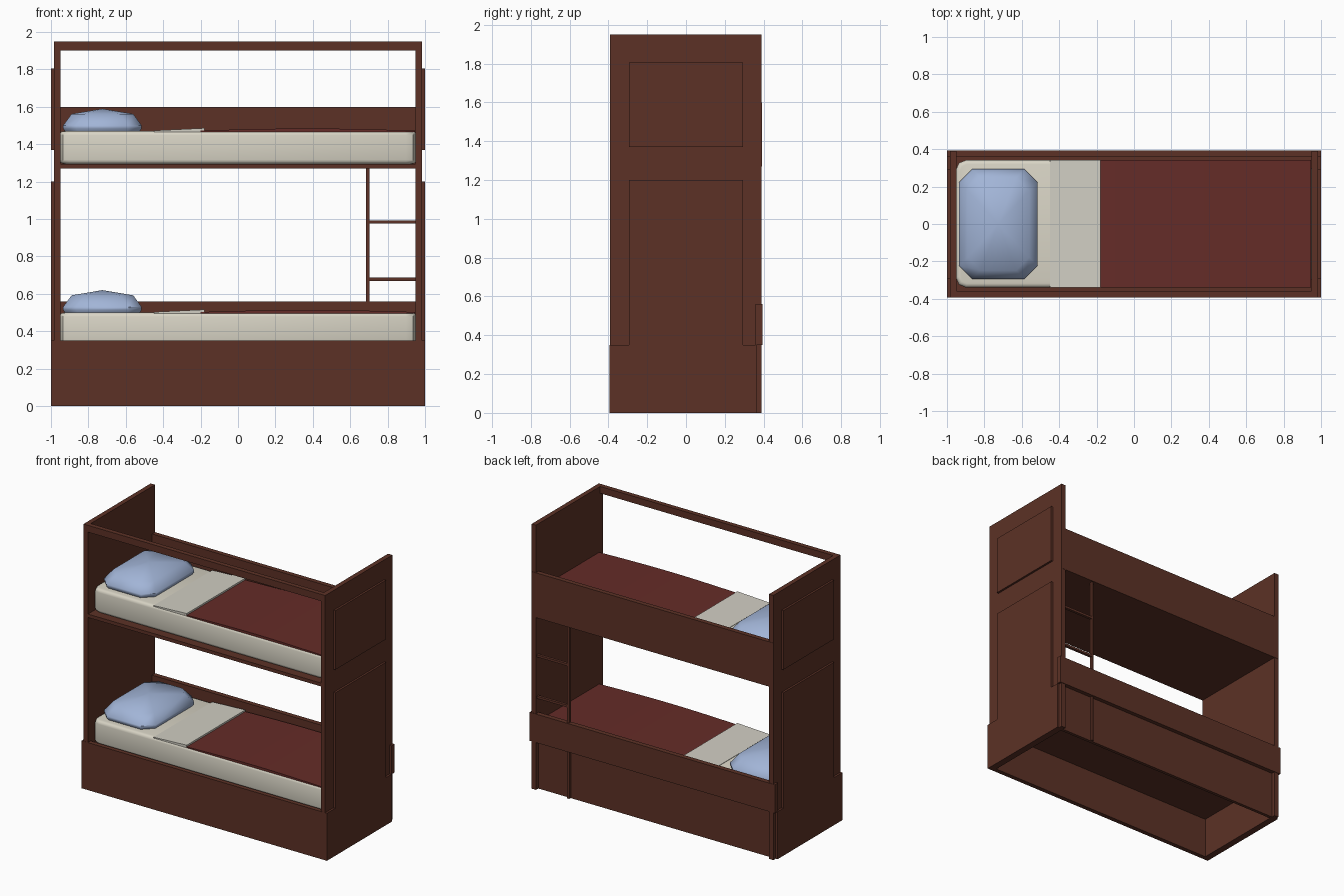
import bpy, bmesh, math

if "Cube" in bpy.data.objects:
    bpy.data.objects.remove(bpy.data.objects["Cube"])

def material(name, rgb):
    m = bpy.data.materials.new(name)
    m.diffuse_color = (*rgb, 1)
    m.use_nodes = True
    m.node_tree.nodes["Principled BSDF"].inputs["Base Color"].default_value = m.diffuse_color
    return m

WOOD = material("dark_wood", (0.107, 0.031, 0.019))
RED = material("red_blanket", (0.13, 0.025, 0.021))
CREAM = material("cream_mattress", (0.69, 0.66, 0.56))
SHEET = material("sheet_white", (0.64, 0.62, 0.55))
BLUE = material("blue_pillow", (0.36, 0.46, 0.68))

def finish(name, bm, mat, smooth=None):
    bmesh.ops.recalc_face_normals(bm, faces=bm.faces)
    me = bpy.data.meshes.new(name)
    bm.to_mesh(me)
    bm.free()
    me.materials.append(mat)
    ob = bpy.data.objects.new(name, me)
    bpy.context.collection.objects.link(ob)
    if smooth:
        bpy.ops.object.select_all(action='DESELECT')
        ob.select_set(True)
        bpy.context.view_layer.objects.active = ob
        bpy.ops.object.shade_smooth_by_angle(angle=math.radians(smooth))
    return ob

def box_bm(x, y, z):
    bm = bmesh.new()
    bmesh.ops.create_cube(bm, size=1)
    for v in bm.verts:
        v.co = [(r[0] + r[1]) / 2 + c * (r[1] - r[0]) for r, c in zip((x, y, z), v.co)]
    return bm

def box(name, x, y, z, mat=WOOD):
    return finish(name, box_bm(x, y, z), mat)

# End panels with raised outer boards
for side, s in (("left", -1), ("right", 1)):
    def span(a, b):
        return tuple(sorted((s * a, s * b)))
    box(side + "_end_panel", span(0.95, 0.985), (-0.392, 0.39), (0, 1.95))
    box(side + "_upper_raised_board", span(0.98, 1), (-0.295, 0.295), (1.37, 1.805))
    box(side + "_lower_raised_board", span(0.98, 1), (-0.295, 0.295), (0.35, 1.2))
    box(side + "_base_board", span(0.98, 1), (-0.392, 0.363), (0, 0.35))

# Base boards and rails
box("front_base_board", (-1, 1), (-0.393, -0.36), (0, 0.35))
box("back_base_board", (-0.98, 0.98), (0.34, 0.363), (0, 0.35))
box("back_lower_rail", (-1, 1), (0.357, 0.393), (0.35, 0.56))
box("back_upper_rail", (-0.984, 0.984), (0.357, 0.392), (1.27, 1.6))
box("front_top_rail", (-0.96, 0.96), (-0.392, -0.357), (1.9, 1.95))

# Ladder at the back
box("ladder_post", (0.685, 0.702), (0.36, 0.38), (0, 1.28))
for i in range(3):
    z = 0.365 + 0.305 * i
    box(f"ladder_rung_{i + 1}", (0.70, 0.955), (0.36, 0.38), (z, z + 0.017))

def mattress(name, z0):
    bm = box_bm((-0.953, 0.953), (-0.34, 0.342), (z0, z0 + 0.175))
    up = [e for e in bm.edges if abs(e.verts[0].co.z - e.verts[1].co.z) > 0.1]
    bmesh.ops.bevel(bm, geom=up, offset=0.055, segments=2, profile=0.5, affect='EDGES')
    flat = [e for e in bm.edges if abs(e.verts[0].co.z - e.verts[1].co.z) < 0.01]
    bmesh.ops.bevel(bm, geom=flat, offset=0.022, segments=3, profile=0.5, affect='EDGES')
    finish(name, bm, CREAM, 40)

def pillow(name, z0):
    # Stacked octagon rings closed by a low peak
    bm = bmesh.new()
    cx, rings = -0.725, []
    for inset, h in ((0.012, -0.005), (0, 0.015), (0, 0.03), (0.045, 0.092)):
        a, b, c = 0.21 - inset, 0.293 - inset, 0.07
        pts = [(a, b - c), (a - c, b), (c - a, b), (-a, b - c),
               (-a, c - b), (c - a, -b), (a - c, -b), (a, c - b)]
        rings.append([bm.verts.new((cx + x, y, z0 + h)) for x, y in pts])
    for lo, hi in zip(rings, rings[1:]):
        for i in range(8):
            j = (i + 1) % 8
            bm.faces.new((lo[i], lo[j], hi[j], hi[i]))
    bm.faces.new(rings[0])
    peak = bm.verts.new((cx, 0, z0 + 0.12))
    for i in range(8):
        bm.faces.new((rings[-1][i], rings[-1][(i + 1) % 8], peak))
    finish(name, bm, BLUE, 45)

def cloth(name, x0, x1, height, z0, mat):
    # Thin sheet whose height varies along its length
    n, rows = 12, []
    bm = bmesh.new()
    for i in range(n + 1):
        t = i / n
        x, h = x0 + (x1 - x0) * t, z0 + height(t)
        rows.append([bm.verts.new((x, y, z)) for y, z in
                     ((-0.34, z0 - 0.004), (-0.34, h), (0.342, h), (0.342, z0 - 0.004))])
    for a, b in zip(rows, rows[1:]):
        for k in range(4):
            m = (k + 1) % 4
            bm.faces.new((a[k], a[m], b[m], b[k]))
    bm.faces.new(rows[0])
    bm.faces.new(rows[-1])
    finish(name, bm, mat, 30)

# Two identical bunks: slab, mattress, blanket, folded sheet, pillow
for level, dz in (("lower", 0), ("upper", 0.97)):
    box(level + "_bed_slab", (-0.96, 0.96), (-0.39, 0.36), (0.30 + dz, 0.325 + dz))
    mattress(level + "_mattress", 0.325 + dz)
    top = 0.5 + dz
    cloth(level + "_blanket", -0.2, 0.945, lambda t: 0.003 + 0.011 * math.sin(math.pi * t), top, RED)
    cloth(level + "_folded_sheet", -0.45, -0.18, lambda t: 0.003 + 0.013 * t, top, SHEET)
    pillow(level + "_pillow", top)
